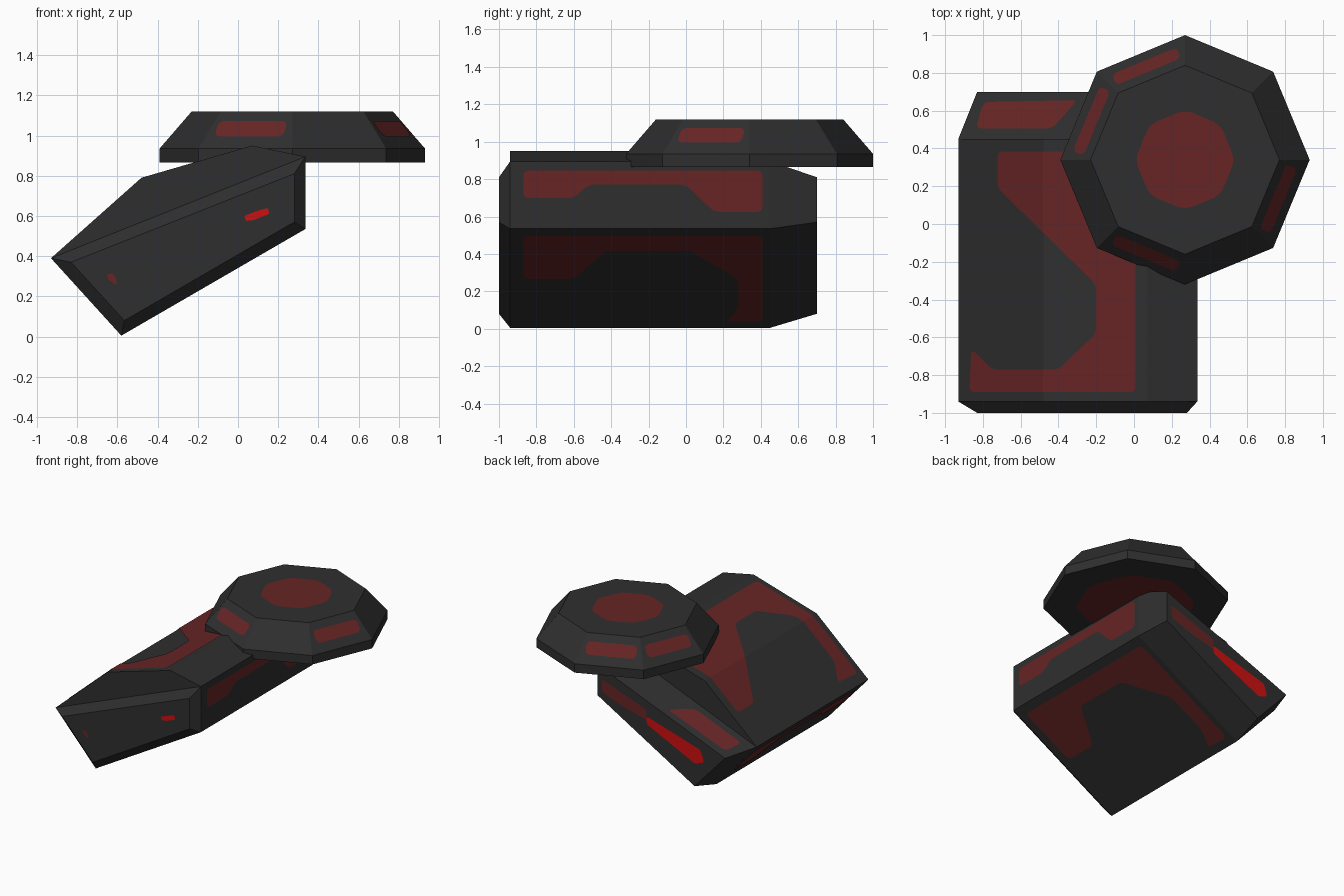
import bpy, bmesh, math
from mathutils import Vector

if "Cube" in bpy.data.objects:
    bpy.data.objects.remove(bpy.data.objects["Cube"])


def material(name, rgb):
    m = bpy.data.materials.new(name)
    m.diffuse_color = (*rgb, 1)
    m.use_nodes = True
    m.node_tree.nodes["Principled BSDF"].inputs["Base Color"].default_value = m.diffuse_color
    return m


HULL = material("charcoal hull", (0.028, 0.028, 0.028))
DIM = material("dull red", (0.135, 0.018, 0.018))
GLOW = material("bright red", (0.62, 0.005, 0.005))


def finish(name, bm, mat):
    me = bpy.data.meshes.new(name)
    bm.to_mesh(me)
    bm.free()
    me.materials.append(mat)
    ob = bpy.data.objects.new(name, me)
    bpy.context.collection.objects.link(ob)
    return ob


def plate(name, pts, project, out, mat=DIM, corner=0.025, split=None):
    """Thin rounded panel: 2D outline, projected on a hull face and lifted slightly."""
    bm = bmesh.new()
    bm.faces.new([bm.verts.new((u, v, 0)) for u, v in pts])
    if corner:
        bmesh.ops.bevel(bm, geom=bm.verts[:], offset=corner, segments=2,
                        profile=0.5, affect='VERTICES')
    bmesh.ops.triangulate(bm, faces=bm.faces[:])
    if split is not None:
        bmesh.ops.bisect_plane(bm, geom=bm.verts[:] + bm.edges[:] + bm.faces[:],
                               plane_co=(split, 0, 0), plane_no=(1, 0, 0))
    out = Vector(out).normalized()
    for v in bm.verts:
        v.co = Vector(project(v.co.x, v.co.y)) + out * 0.004
    bm.normal_update()
    bmesh.ops.reverse_faces(bm, faces=[f for f in bm.faces if f.normal.dot(out) < 0])
    return finish(name, bm, mat)


# Tilted body: six-sided section with tapered ends
SECTION = [(-.93, .39), (-.48, .79), (.07, .95), (.335, .895), (.335, .535), (-.58, .005)]
END = [(-.83, .37), (.28, .81), (.28, .57), (-.565, .08)]
bm = bmesh.new()
rings = []
for y, y_end in ((-.94, -1.0), (.45, .70)):
    ring = [bm.verts.new((x, y, z)) for x, z in SECTION]
    tip = [bm.verts.new((x, y_end, z)) for x, z in END]
    base = [ring[i] for i in (0, 3, 4, 5)]
    bm.faces.new(ring[:4])
    bm.faces.new(tip)
    for i in range(4):
        j = (i + 1) % 4
        bm.faces.new((base[i], base[j], tip[j], tip[i]))
    rings.append(ring)
for i in range(6):
    j = (i + 1) % 6
    bm.faces.new((rings[0][i], rings[0][j], rings[1][j], rings[1][i]))
bmesh.ops.recalc_face_normals(bm, faces=bm.faces[:])
finish("body", bm, HULL)


# Octagonal saucer
CX, CY = .27, .34
bm = bmesh.new()
loops = []
for r, z in ((.66, .865), (.66, .935), (.5, 1.12)):
    loops.append([bm.verts.new((CX + r * math.cos(k * math.pi / 4),
                                CY + r * math.sin(k * math.pi / 4), z)) for k in range(8)])
for lo, hi in zip(loops, loops[1:]):
    for i in range(8):
        j = (i + 1) % 8
        bm.faces.new((lo[i], lo[j], hi[j], hi[i]))
bm.faces.new(loops[0])
bm.faces.new(loops[-1])
bmesh.ops.recalc_face_normals(bm, faces=bm.faces[:])
finish("saucer", bm, HULL)


# Round panels on the saucer top and underside
def octagon(r):
    return [(CX + r * math.cos(k * math.pi / 4), CY + r * math.sin(k * math.pi / 4))
            for k in range(8)]


plate("saucer_top_panel", octagon(.265), lambda u, v: (u, v, 1.12), (0, 0, 1), corner=.04)
plate("saucer_bottom_panel", octagon(.43), lambda u, v: (u, v, .865), (0, 0, -1), corner=.06)

# Bar panels on four of the sloped saucer faces
for k, deg in enumerate((112.5, 157.5, 247.5, 337.5)):
    a = math.radians(deg)
    ca, sa = math.cos(a), math.sin(a)

    def on_slope(u, z, ca=ca, sa=sa):
        r = .61 - (z - .935) * .8
        return (CX + r * ca - u * sa, CY + r * sa + u * ca, z)

    plate(f"saucer_bar_{k + 1}", [(-.185, .993), (.185, .993), (.185, 1.07), (-.185, 1.07)],
          on_slope, (ca, sa, .8))


# Folded panel over the two upper body faces
def body_top(x, y):
    z = .79 + (x + .48) * (.889 if x < -.48 else .291)
    return (x, y, z)


plate("body_top_panel",
      [(-.72, .385), (-.72, .19), (-.2, -.32), (-.2, -.58), (-.4, -.77), (-.75, -.77),
       (-.86, -.66), (-.87, -.89), (.01, -.89), (.01, .385)],
      body_top, (-.5, 0, 1), split=-.48)

# Side and underside panels
SIDE = [(-.87, .845), (.41, .845), (.41, .625), (.15, .625), (.0, .77), (-.52, .77),
        (-.6, .70), (-.87, .70)]
plate("body_side_panel", SIDE, lambda y, z: (.335, y, z), (1, 0, 0))
plate("body_lower_side_panel", SIDE,
      lambda y, z: (-.58 - (z - .51) * .91, y, z - .505), (-.385, 0, -.35))
plate("body_under_panel",
      [(-.87, .50), (.41, .50), (.41, .04), (.21, .04), (.28, .11), (.28, .27),
       (.02, .42), (-.43, .42), (-.6, .27), (-.87, .27)],
      lambda y, z: (-.58 + (z - .005) * 1.726, y, z), (.53, 0, -.915))

# Rear panels
plate("rear_taper_panel", [(-.835, .505), (-.795, .645), (-.30, .655), (-.43, .505)],
      lambda x, y: (x, y, .39 + .399 * (x + .93) - .24 * (y - .45)), (-.4, .24, 1))
plate("rear_dim_panel", [(.24, .71), (-.15, .57), (-.15, .49), (.08, .55), (.24, .61)],
      lambda x, z: (x, .70, z), (0, 1, 0), corner=.015)
plate("rear_light", [(-.15, .52), (-.15, .46), (-.57, .26), (-.65, .29), (-.62, .38)],
      lambda x, z: (x, .70, z), (0, 1, 0), GLOW, corner=.015)

# Front marks
plate("front_light", [(.03, .60), (.04, .575), (.08, .58), (.155, .61), (.15, .64), (.11, .63)],
      lambda x, z: (x, -1, z), (0, -1, 0), GLOW, corner=.006)
plate("front_dim_mark", [(-.65, .31), (-.645, .285), (-.605, .255), (-.605, .29), (-.625, .315)],
      lambda x, z: (x, -1, z), (0, -1, 0), corner=.006)
